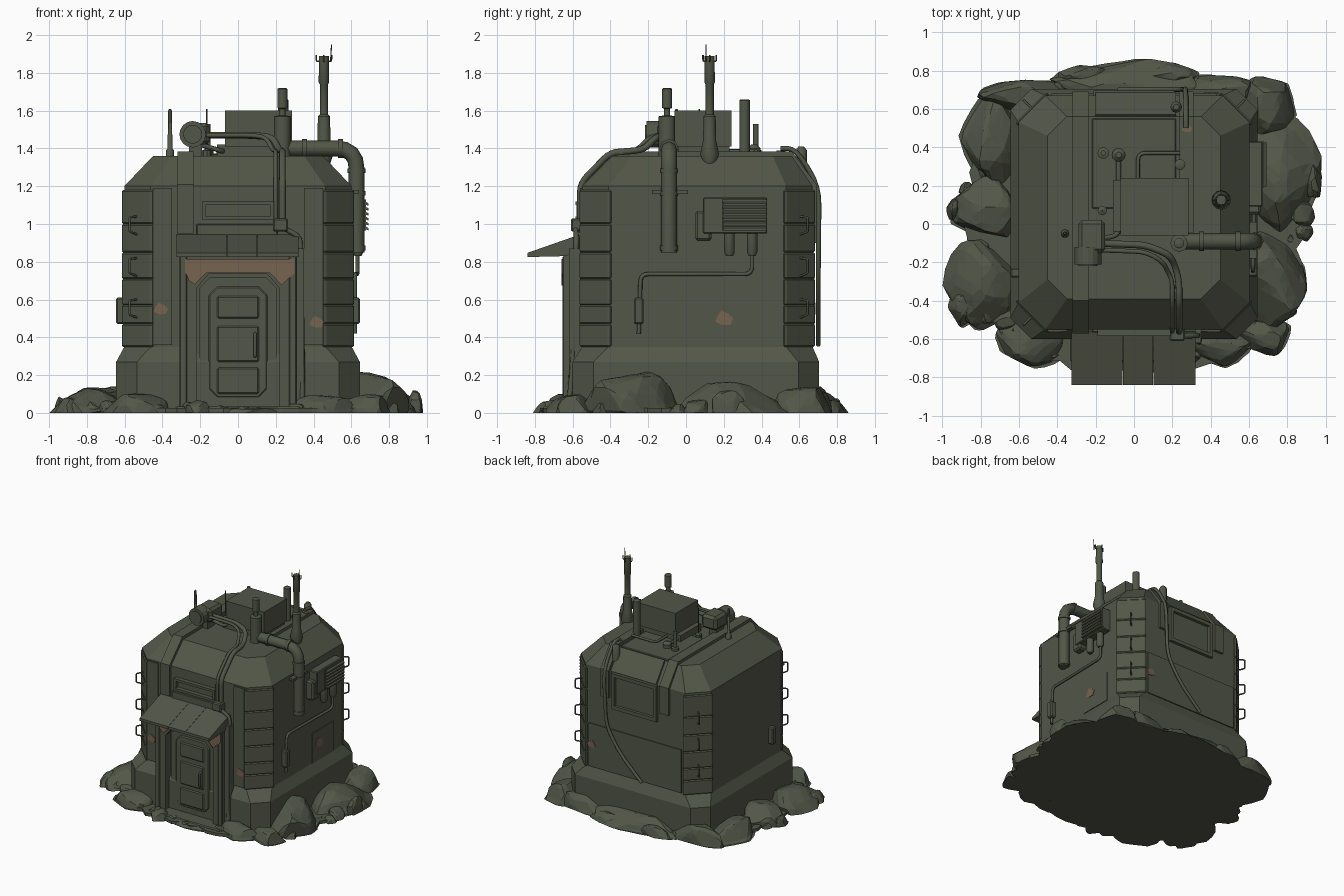
import bpy, bmesh, math, random
from mathutils import Vector

random.seed(7)
cube = bpy.data.objects.get("Cube")
if cube:
    bpy.data.objects.remove(cube)


def material(name, rgb):
    m = bpy.data.materials.new(name)
    m.use_nodes = True
    m.diffuse_color = (*rgb, 1)
    m.node_tree.nodes["Principled BSDF"].inputs["Base Color"].default_value = (*rgb, 1)
    return m


OLIVE = material("olive_green", (0.085, 0.094, 0.064))
RUST = material("rust_brown", (0.18, 0.125, 0.08))


def finish(name, bm, mat=OLIVE, bevel=0, smooth=False):
    bmesh.ops.recalc_face_normals(bm, faces=bm.faces)
    mesh = bpy.data.meshes.new(name)
    bm.to_mesh(mesh)
    bm.free()
    mesh.materials.append(mat)
    ob = bpy.data.objects.new(name, mesh)
    bpy.context.collection.objects.link(ob)
    if bevel:
        mod = ob.modifiers.new("bevel", "BEVEL")
        mod.width, mod.segments, mod.limit_method = bevel, 1, 'ANGLE'
    if smooth:
        bpy.ops.object.select_all(action='DESELECT')
        ob.select_set(True)
        bpy.context.view_layer.objects.active = ob
        bpy.ops.object.shade_smooth_by_angle(angle=math.radians(40))


def loft(name, rings, **kw):
    bm = bmesh.new()
    rows = [[bm.verts.new(p) for p in r] for r in rings]
    n = len(rows[0])
    for a, b in zip(rows, rows[1:]):
        for i in range(n):
            bm.faces.new((a[i], a[(i + 1) % n], b[(i + 1) % n], b[i]))
    bm.faces.new(rows[0][::-1])
    bm.faces.new(rows[-1])
    finish(name, bm, **kw)


def prism(name, pts, axis, a, b, **kw):
    place = {'x': lambda p, q, t: (t, p, q), 'y': lambda p, q, t: (p, t, q),
             'z': lambda p, q, t: (p, q, t)}[axis]
    loft(name, [[place(p, q, t) for p, q in pts] for t in (a, b)], **kw)


def box(name, x0, x1, y0, y1, z0, z1, **kw):
    prism(name, [(x0, y0), (x1, y0), (x1, y1), (x0, y1)], 'z', z0, z1, **kw)


def post(name, x, y, profile, sides=12):
    rings = [[(x + r * math.cos(i * math.tau / sides), y + r * math.sin(i * math.tau / sides), z)
              for i in range(sides)] for z, r in profile]
    loft(name, rings, smooth=True)


def pipe(name, pts, r, bend=0.04):
    pts = [Vector(p) for p in pts]
    path = [pts[0]]
    for a, b, c in zip(pts, pts[1:], pts[2:]):
        s = b + (a - b).normalized() * min(bend, (a - b).length * 0.5)
        e = b + (c - b).normalized() * min(bend, (c - b).length * 0.5)
        path += [s.lerp(b, t).lerp(b.lerp(e, t), t) for t in (0, .25, .5, .75, 1)]
    path.append(pts[-1])
    cu = bpy.data.curves.new(name, 'CURVE')
    cu.dimensions, cu.bevel_depth, cu.bevel_resolution, cu.use_fill_caps = '3D', r, 2, True
    sp = cu.splines.new('POLY')
    sp.points.add(len(path) - 1)
    for p, v in zip(sp.points, path):
        p.co = (*v, 1)
    cu.materials.append(OLIVE)
    ob = bpy.data.objects.new(name, cu)
    bpy.context.collection.objects.link(ob)
    bpy.ops.object.select_all(action='DESELECT')
    ob.select_set(True)
    bpy.context.view_layer.objects.active = ob
    bpy.ops.object.convert(target='MESH')


def outline(hx, y0, y1, c, z):
    return [(hx, y1 - c, z), (hx - c, y1, z), (c - hx, y1, z), (-hx, y1 - c, z),
            (-hx, y0 + c, z), (c - hx, y0, z), (hx - c, y0, z), (hx, y0 + c, z)]


# Bunker shell with chamfered corners, flared footing and sloped roof edge
loft("bunker_shell", [outline(*s) for s in (
    (.645, -.6, .705, .11, 0), (.645, -.6, .705, .11, .27), (.602, -.55, .67, .14, .35),
    (.602, -.55, .67, .14, 1.2), (.45, -.39, .56, .1, 1.36))])

# Stacked armour pads around each corner, with rungs on three of them
levels = (.35, .47, .57, .71, .85, 1.0, 1.18)
for sx in (-1, 1):
    for y0, sy in ((-.55, -1), (.67, 1)):
        cy, edge = y0 - sy * .14, y0 + sy * .013
        pts = [(sx * .615, cy - sy * .015), (sx * .615, cy), (sx * .462, edge),
               (sx * .445, edge), (sx * .445, cy - sy * .015)]
        for a, b in zip(levels, levels[1:]):
            prism("corner_pad", pts, 'z', a, b, bevel=.009)
        if (sx, sy) != (1, -1):
            for z in (.55, .77, .99):
                x, y = sx * .535, y0 - sy * .065
                ox, oy = sx * .575, y0 - sy * .025
                pipe("corner_rung", [(x, y, z + .05), (ox, oy, z + .045), (ox, oy, z - .03), (x, y, z - .045)], .006, .012)
    box("front_wall_plate", *sorted((sx * .35, sx * .45)), -.56, -.53, .36, 1.19)
box("left_wall_plate", .58, .608, .12, .4, .35, .6)

# Raised straps running over the roof
back = [(.56, 1.385), (.69, 1.21), (.69, .98), (.6, .98), (.5, 1.3)]
prism("long_strap", [(-.5, .95), (-.57, .95), (-.57, 1.21), (-.4, 1.385)] + back + [(-.36, 1.3)], 'x', -.32, -.235)
prism("short_strap", [(-.1, 1.3), (-.1, 1.385)] + back, 'x', .235, .31)
box("roof_plate", -.22, .22, .08, .55, 1.35, 1.37, bevel=.005)

# Front view slit
for z in (1.02, 1.1):
    box("slit_rail", -.19, .19, -.585, -.54, z, z + .02)
for x in (-.19, .17):
    box("slit_side", x, x + .02, -.58, -.54, 1.02, 1.12)
box("slit_panel", -.22, .21, -.565, -.54, .93, 1.0, bevel=.005)

# Porch, recessed door and canopy
prism("porch_frame", [(-.31, 0), (-.31, .87), (.31, .87), (.31, 0), (.22, 0), (.22, .66), (.155, .735),
                      (-.155, .735), (-.22, .66), (-.22, 0)], 'y', -.645, -.5)
for x in (-.31, .27):
    box("porch_edge", x, x + .04, -.655, -.6, 0, .83, bevel=.006)
box("right_porch_conduit", .31, .35, -.62, -.54, 0, .87)


def arch(w, z0, z1, c):
    return [(-w, z0 + c), (c - w, z0), (w - c, z0), (w, z0 + c), (w, z1 - c), (w - c, z1), (c - w, z1), (-w, z1 - c)]


door_back = -.55
box("door_wall", -.23, .23, -.575, door_back, .02, .76)
prism("door_surround", arch(.205, .035, .72, .06), 'y', -.595, door_back)
prism("door", arch(.155, .08, .67, .045), 'y', -.605, door_back, bevel=.008)
for z0, z1 in ((.1, .24), (.27, .46), (.5, .62)):
    box("door_panel", -.11, .11, -.614, -.59, z0, z1, bevel=.008)
pipe("door_handle", [(.09, -.61, .3), (.09, -.635, .3), (.09, -.635, .42), (.09, -.61, .42)], .008, .01)
prism("rust_lintel", [(-.28, .815), (.3, .815), (.3, .74), (.23, .675), (.17, .74), (-.17, .74),
                      (-.23, .68), (-.26, .7), (-.28, .75)], 'y', -.66, -.651, mat=RUST)
for x0, x1 in ((-.325, -.06), (-.058, .1), (.102, .32)):
    prism("canopy_board", [(-.84, .825), (-.84, .847), (-.56, .945), (-.54, .87), (-.64, .83)], 'x', x0, x1)
box("doorstep", -.33, .33, -.72, -.55, 0, .035, bevel=.008)

# Roof housing, lamp and vents
box("roof_housing_base", -.11, .27, -.04, .23, 1.35, 1.42)
box("roof_housing", -.07, .285, -.06, .24, 1.41, 1.6)
box("lamp_box", -.29, -.15, -.15, .02, 1.42, 1.535, bevel=.02)
box("lamp_foot", -.26, -.19, -.13, -.03, 1.34, 1.43)
for r, y0, y1 in ((.07, -.21, -.12), (.05, -.218, -.2)):
    prism("lamp_lens", [(-.24 + r * math.cos(i * math.tau / 16), 1.475 + r * math.sin(i * math.tau / 16))
                        for i in range(16)], 'y', y0, y1)
post("chimney", .235, -.1, [(1.35, .045), (1.57, .045), (1.575, .016), (1.61, .016), (1.615, .027), (1.715, .027), (1.72, .02)])
post("vent_stack", .24, .31, [(1.35, .028), (1.655, .028), (1.66, .02)])
post("rear_post", -.16, .37, [(1.35, .03), (1.39, .03), (1.395, .014), (1.53, .014)])
post("roof_dome", -.08, .36, [(1.35, .035), (1.4, .035), (1.42, .015)])
post("rear_dome", .22, .61, [(1.27, .03), (1.39, .03), (1.41, .015)])
post("left_antenna", -.36, -.05, [(1.34, .022), (1.39, .022), (1.4, .013), (1.6, .01), (1.61, .005)], 8)
post("lamp_antenna", -.165, .07, [(1.35, .025), (1.39, .025), (1.4, .005), (1.61, .004)], 8)

# Tall mast with prongs
post("mast", .455, .125, [(1.31, .03), (1.37, .05), (1.44, .035), (1.57, .032), (1.58, .022), (1.74, .022), (1.75, .028), (1.89, .026)])
for dx, dy in ((.04, 0), (-.04, 0), (0, .035), (0, -.035)):
    pipe("mast_prong", [(.455, .125, 1.865), (.455 + dx, .125 + dy, 1.86), (.455 + dx, .125 + dy, 1.895)], .004, .01)
pipe("mast_wire", [(.49, .105, 1.86), (.495, .105, 1.95)], .003)

# Exhaust pipe over the left roof edge
pipe("exhaust_pipe", [(.24, -.09, 1.4), (.628, -.09, 1.4), (.628, -.09, .85)], .042, .11)
for x in (.34, .53):
    pipe("exhaust_collar", [(x, -.09, 1.4), (x + .025, -.09, 1.4)], .05)
for z in (.86, 1.15, 1.27):
    pipe("exhaust_collar", [(.628, -.09, z), (.628, -.09, z + .025)], .048)
box("exhaust_bracket", .59, .64, -.18, .01, 1.16, 1.18)

# Cooling unit on the left wall
box("cooling_unit", .59, .67, .09, .43, .95, 1.14, bevel=.006)
box("louvre_back", .66, .678, .19, .43, .965, 1.13)
for i in range(6):
    z = .972 + i * .026
    prism("louvre_slat", [(.675, z), (.692, z - .006), (.692, z + .006), (.675, z + .016)], 'y', .195, .425)
box("meter_box", .59, .66, .05, .135, .91, 1.07, bevel=.012)
for y in (.23, .35):
    post("cooler_bottle", .635, y, [(.83, .018), (.85, .028), (.96, .028)])
pipe("wall_cable", [(.632, .35, .85), (.632, .35, .735), (.62, -.24, .735), (.62, -.25, .42)], .011)
box("left_junction_box", .59, .645, -.275, -.225, .47, .61, bevel=.008)
box("right_junction_box", -.645, -.59, -.28, -.23, .47, .61, bevel=.008)

# Cables across the roof and down the front
for off, r in ((0, .018), (.035, .012)):
    x = .235 - off
    pipe("roof_cable", [(-.2, -.1 - off, 1.47), (.06, -.11 - off, 1.47), (x - .05, -.16 - off, 1.46), (x - .02, -.22 - off, 1.395),
                        (x, -.3, 1.385), (x, -.4, 1.38), (x, -.56, 1.215), (x, -.56, 1.0)], r, .05)
box("front_junction", .185, .265, -.61, -.54, .96, 1.03, bevel=.008)
pipe("front_cable", [(.24, -.585, .98), (.33, -.58, .93), (.34, -.6, .3), (.34, -.62, 0)], .014)
pipe("dome_cable", [(-.08, .36, 1.385), (-.08, -.06, 1.385), (-.2, -.08, 1.42)], .013)
pipe("vent_cable", [(.24, .37, 1.385), (.02, .37, 1.385), (.02, .2, 1.385)], .01)

# Back hatch, cable and wall plate
box("back_lower_plate", -.43, .43, .66, .68, .36, .72)
for x0, x1, z0, z1 in ((-.21, .21, .9, .93), (-.21, .21, 1.17, 1.2), (-.21, -.18, .93, 1.17), (.18, .21, .93, 1.17)):
    box("back_hatch_rim", x0, x1, .65, .695, z0, z1)
prism("back_slope_hatch", [(.55, 1.35), (.57, 1.372), (.685, 1.21), (.65, 1.19)], 'x', -.2, .22)
pipe("back_cable", [(.27, .5, 1.4), (.27, .58, 1.4), (.27, .705, 1.2), (.25, .7, .75), (.12, .7, .55), (-.08, .7, .36)], .013, .1)


# Worn rust patches
def patch(axis, p, q, t, r=.04):
    pts = [(p + r * k * math.cos(i * math.tau / 7), q + .8 * r * k * math.sin(i * math.tau / 7))
           for i, k in enumerate((1, .8, 1.1, .75, 1, .9, 1.1))]
    prism("rust_patch", pts, axis, t - .004, t + .004, mat=RUST)


for spec in (('y', -.41, .55, -.561), ('y', .415, .48, -.561), ('x', .2, .5, .609, .05), ('y', .4, .55, .681),
             ('z', .275, .5, 1.386, .03)):
    patch(*spec)


# Rocky ground and boulders
def rock(name, x, y, sx, sy, h):
    bm = bmesh.new()
    bmesh.ops.create_icosphere(bm, subdivisions=3, radius=1.14)
    cuts = [Vector((random.uniform(-1, 1), random.uniform(-1, 1), random.uniform(-.2, 1))).normalized() for _ in range(18)]
    cuts = [(n, random.uniform(.72, .98)) for n in cuts] + [(Vector((.1, -.1, 1)).normalized(), .85)]
    for v in bm.verts:
        for n, d in cuts:
            v.co -= n * max(0, v.co.dot(n) - d)
        v.co = (x + v.co.x * sx, y + v.co.y * sy, max(0, v.co.z * h * 1.15))
    bmesh.ops.remove_doubles(bm, verts=bm.verts, dist=.0005)
    finish(name, bm)


def rounded(a, rx, ry):
    k = 1 / (abs(math.cos(a)) ** 2.7 + abs(math.sin(a)) ** 2.7) ** (1 / 2.7)
    return rx * k * math.cos(a), ry * k * math.sin(a)


ground = []
for i in range(72):
    k = random.uniform(.95, 1.02)
    ground.append(rounded(i * math.tau / 72, .89 * k, .77 * k))
prism("ground_slab", ground, 'z', 0, .025)

for spec in ((.74, .24, .22, .32, .17), (.73, -.3, .19, .25, .2), (.7, .6, .14, .17, .13), (-.05, .72, .38, .13, .11),
             (-.55, .66, .24, .11, .13), (-.74, .42, .16, .24, .13), (-.77, .08, .19, .17, .14), (-.77, -.32, .2, .24, .13),
             (-.52, -.62, .19, .15, .1), (.45, -.64, .17, .11, .09), (.68, -.58, .15, .1, .1), (.45, .69, .23, .1, .12),
             (.93, .22, .05, .1, .12), (-.94, .08, .035, .06, .09), (-.9, -.42, .07, .12, .08), (.2, .78, .15, .06, .07),
             (-.25, .77, .17, .06, .08), (.02, -.69, .4, .08, .03)):
    rock("boulder", *spec)
for i in range(46):
    s = random.uniform(.03, .075)
    k = random.uniform(.9, 1)
    x, y = rounded(i * math.tau / 46 + random.uniform(-.06, .06), .88 * k, .75 * k)
    rock("rubble", x, y, s, s * random.uniform(.7, 1.2), s * .9)
